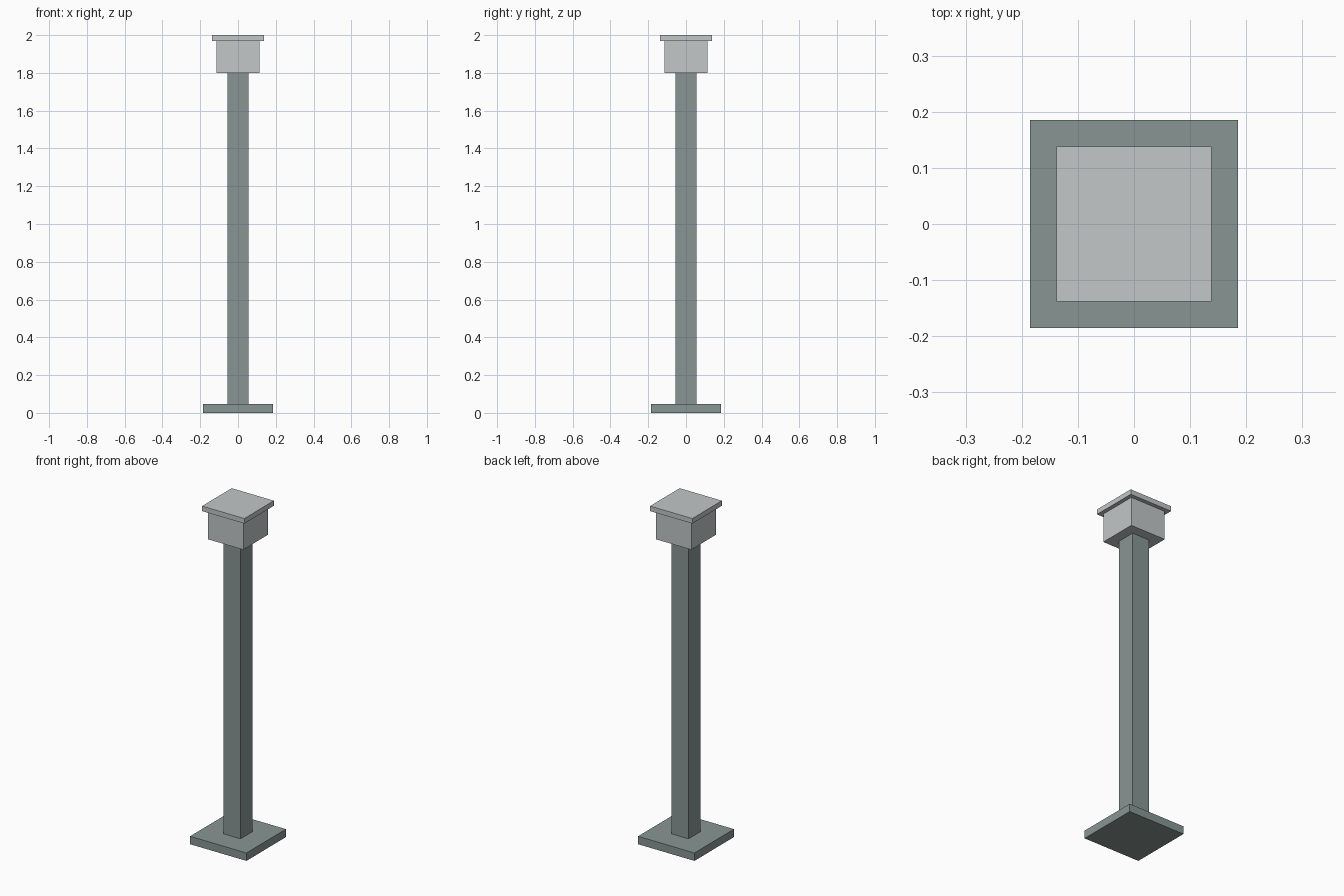
import bpy

if "Cube" in bpy.data.objects:
    bpy.data.objects.remove(bpy.data.objects["Cube"])


def material(name, rgb):
    m = bpy.data.materials.new(name)
    m.diffuse_color = (*rgb, 1.0)
    m.use_nodes = True
    m.node_tree.nodes["Principled BSDF"].inputs["Base Color"].default_value = m.diffuse_color
    return m


def block(name, width, z0, z1, mat):
    """Square block of the given width, spanning z0 to z1."""
    bpy.ops.mesh.primitive_cube_add(size=1, location=(0, 0, (z0 + z1) / 2))
    ob = bpy.context.object
    ob.name = name
    ob.scale = (width, width, z1 - z0)
    bpy.ops.object.transform_apply(location=False, rotation=False, scale=True)
    ob.data.materials.append(mat)
    return ob


green_grey = material("green grey metal", (0.246, 0.305, 0.296))
light_grey = material("light grey", (0.54, 0.57, 0.58))

# Ground plate and tall square post
block("base_plate", 0.37, 0.0, 0.047, green_grey)
block("post", 0.112, 0.047, 1.8, green_grey)

# Head box with overhanging cap
block("head_box", 0.23, 1.8, 1.97, light_grey)
block("cap", 0.277, 1.97, 2.0, light_grey)
